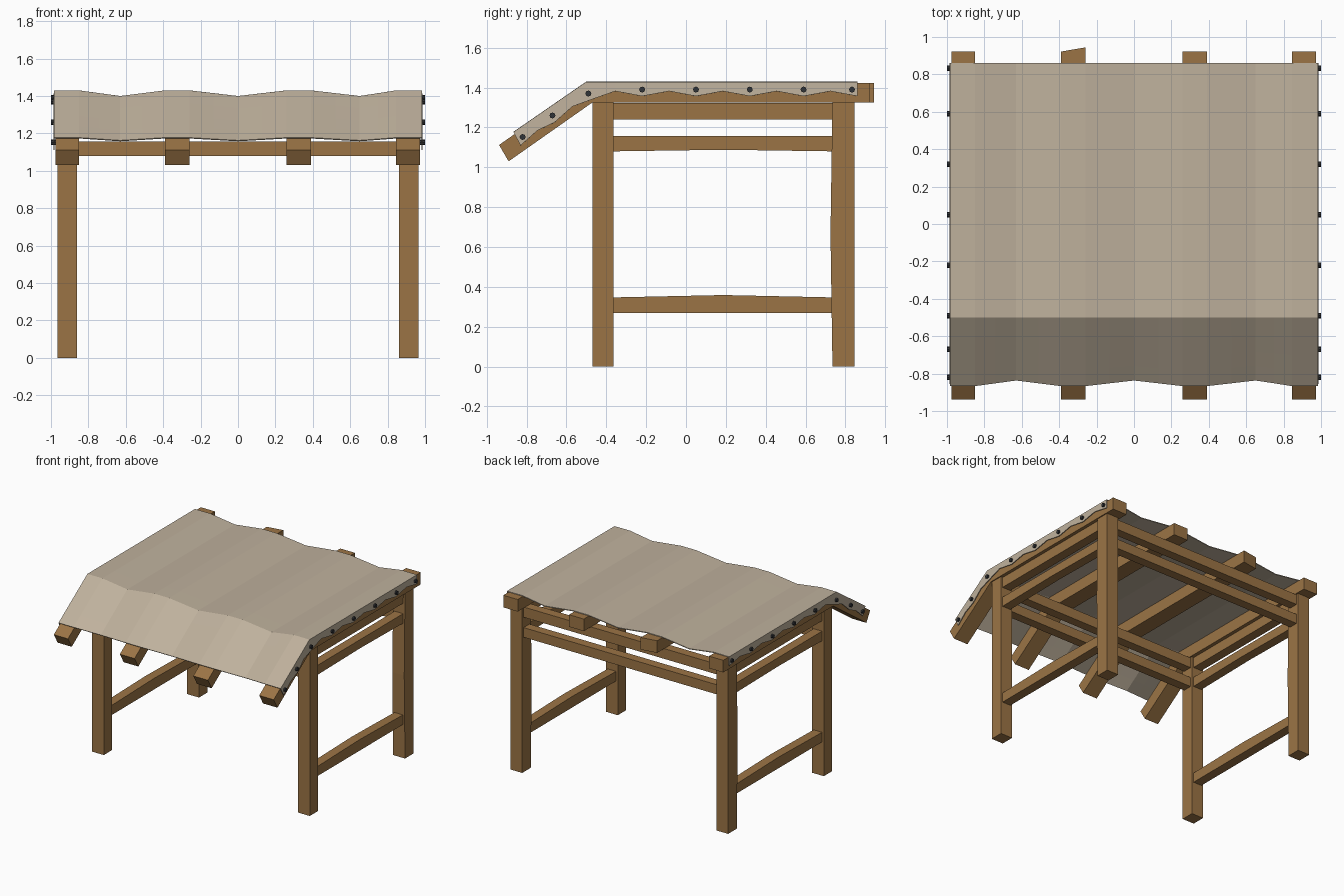
import bpy, bmesh, math
from mathutils import Matrix, Vector

if "Cube" in bpy.data.objects:
    bpy.data.objects.remove(bpy.data.objects["Cube"])


def mat(name, col):
    m = bpy.data.materials.new(name)
    m.diffuse_color = (*col, 1)
    m.use_nodes = True
    m.node_tree.nodes["Principled BSDF"].inputs["Base Color"].default_value = m.diffuse_color
    return m


WOOD = mat("brown wood", (0.33, 0.175, 0.06))
CLOTH = mat("beige canvas", (0.52, 0.44, 0.335))
IRON = mat("dark iron", (0.03, 0.033, 0.038))


def finish(bm, name, material):
    bmesh.ops.recalc_face_normals(bm, faces=bm.faces[:])
    me = bpy.data.meshes.new(name)
    bm.to_mesh(me)
    bm.free()
    me.materials.append(material)
    ob = bpy.data.objects.new(name, me)
    bpy.context.collection.objects.link(ob)
    return ob


def loft(name, rings, material):
    """Closed solid through a list of equal-length rings."""
    bm = bmesh.new()
    rows = [[bm.verts.new(p) for p in r] for r in rings]
    n = len(rows[0])
    for a, b in zip(rows, rows[1:]):
        for i in range(n):
            j = (i + 1) % n
            bm.faces.new((a[i], a[j], b[j], b[i]))
    bm.faces.new(rows[0])
    bm.faces.new(rows[-1])
    return finish(bm, name, material)


def beam(name, lo, hi, axis, bow_lo=(0, 0, 0), bow_hi=(0, 0, 0)):
    """Hewn timber along an axis; its middle section is slightly bowed."""
    u, v = [k for k in range(3) if k != axis]
    rings = []
    for t, f in ((0, 0), (0.5, 1), (1, 0)):
        ring = []
        for su, sv in ((0, 0), (1, 0), (1, 1), (0, 1)):
            p = [0, 0, 0]
            p[axis] = lo[axis] + t * (hi[axis] - lo[axis])
            for k, s in ((u, su), (v, sv)):
                p[k] = hi[k] + f * bow_hi[k] if s else lo[k] + f * bow_lo[k]
            ring.append(p)
        rings.append(ring)
    return loft(name, rings, WOOD)


# Legs and side rails, left and right
for s, side in ((-1, "left"), (1, "right")):
    def span(a, b):
        return sorted((s * a, s * b))
    x0, x1 = span(0.86, 0.965)
    beam(f"{side}_front_leg", (x0, -0.47, 0), (x1, -0.365, 1.335), 2)
    beam(f"{side}_back_leg", (x0, 0.735, 0), (x1, 0.845, 1.335), 2, bow_lo=(0, -0.01, 0))
    x0, x1 = span(0.875, 0.95)
    beam(f"{side}_top_rail", (x0, -0.37, 1.24), (x1, 0.745, 1.322), 1)
    beam(f"{side}_middle_rail", (x0, -0.37, 1.08), (x1, 0.745, 1.157), 1, bow_lo=(0, 0, 0.008))
    beam(f"{side}_bottom_rail", (x0, -0.37, 0.27), (x1, 0.745, 0.347), 1, bow_hi=(0, 0, 0.012))

# Cross rails between the legs
for y, end in ((-0.417, "front"), (0.79, "back")):
    beam(f"{end}_top_rail", (-0.87, y - 0.037, 1.24), (0.87, y + 0.037, 1.322), 0)
    beam(f"{end}_lower_rail", (-0.87, y - 0.037, 1.08), (0.87, y + 0.037, 1.157), 0)

# Bent rafters carrying the canvas: (left x, right x, extra length at right back corner)
for i, (a, b, skew) in enumerate(((-0.975, -0.85, 0), (-0.39, -0.26, 0.022),
                                  (0.26, 0.39, 0), (0.845, 0.973, 0))):
    rings = []
    for (yb, zb), (yt, zt) in (((-0.89, 1.03), (-0.938, 1.112)),
                               ((-0.47, 1.325), (-0.5, 1.42)),
                               ((0.922, 1.325), (0.922, 1.422))):
        e = skew if yb > 0 else 0
        rings.append([(a, yb, zb), (b, yb + e, zb), (b, yt + e, zt), (a, yt, zt)])
    loft(f"rafter_{i + 1}", rings, WOOD)

# Canvas: (top y, hem y, hem z) per station from the front edge to the back
stations = [(-0.865, -0.83, 1.11), (-0.78, -0.745, 1.185), (-0.70, -0.66, 1.225),
            (-0.60, -0.57, 1.305), (-0.50, -0.46, 1.345)]
for k in range(10):
    y = -0.355 + k * 0.135
    stations.append((y, y, 1.382 if k % 2 == 0 else 1.357))
columns = [-0.982, -0.85, -0.74, -0.63, -0.51, -0.39, -0.26, -0.13, 0,
           0.13, 0.26, 0.39, 0.52, 0.65, 0.75, 0.845, 0.982]
sags = [0, 0, 0.5, 1, 0.5, 0, 0, 0.5, 1, 0.5, 0, 0, 0.5, 1, 0.5, 0, 0]
bm = bmesh.new()
rows = []
for n, (y, hy, hz) in enumerate(stations):
    z = 1.427 + min(0, y + 0.5) * 0.69
    drop = 0.03 - 0.015 * max(0, (-0.5 - y) / 0.365)
    row = [bm.verts.new((-0.984, hy, hz))]
    for x, g in zip(columns, sags):
        shift = 0.03 * g * max(0, (-0.5 - y) / 0.365)
        row.append(bm.verts.new((x, y + shift, z - drop * g)))
    row.append(bm.verts.new((0.984, hy, hz)))
    rows.append(row)
for r, q in zip(rows, rows[1:]):
    for i in range(len(r) - 1):
        bm.faces.new((r[i], r[i + 1], q[i + 1], q[i]))
canvas = finish(bm, "canvas_roof", CLOTH)
sol = canvas.modifiers.new("thickness", "SOLIDIFY")
sol.thickness = 0.006
sol.offset = 0

# Nail heads along both hems
for s, side in ((-1, "left"), (1, "right")):
    bm = bmesh.new()
    for y, z in ((-0.82, 1.152), (-0.67, 1.26), (-0.49, 1.37), (-0.22, 1.39),
                 (0.05, 1.39), (0.32, 1.39), (0.59, 1.39), (0.833, 1.39)):
        m = Matrix.Translation(Vector((s * 0.985, y, z))) @ Matrix.Rotation(math.pi / 2, 4, 'Y')
        bmesh.ops.create_cone(bm, cap_ends=True, segments=8, radius1=0.015,
                              radius2=0.015, depth=0.03, matrix=m)
    finish(bm, f"{side}_nails", IRON)
